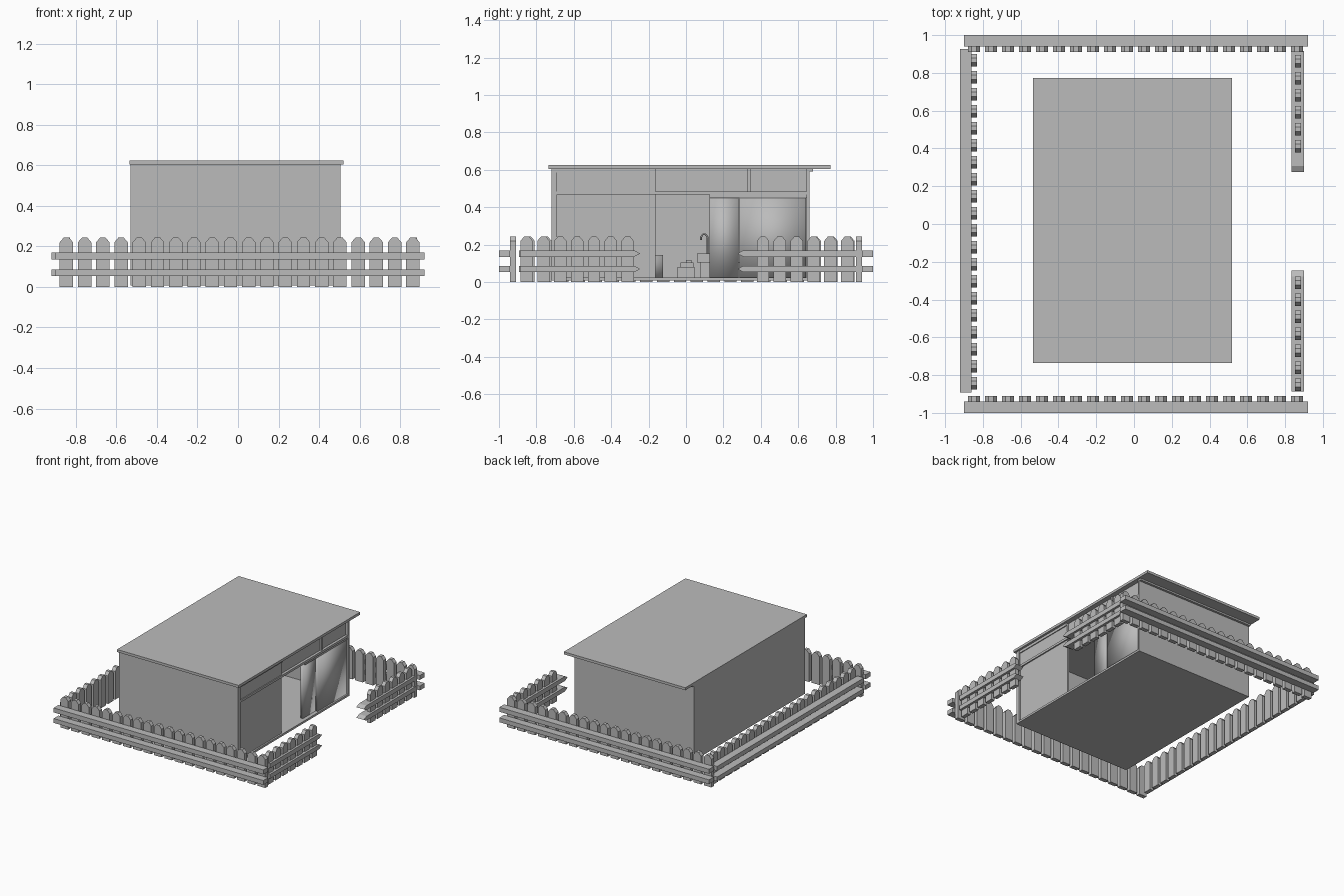
import bpy, bmesh
from math import pi
from mathutils import Matrix, Vector

if "Cube" in bpy.data.objects:
    bpy.data.objects.remove(bpy.data.objects["Cube"], do_unlink=True)

grey = bpy.data.materials.new("plain_grey")
grey.use_nodes = True
grey.diffuse_color = (0.5, 0.5, 0.5, 1)
grey.node_tree.nodes["Principled BSDF"].inputs["Base Color"].default_value = (0.5, 0.5, 0.5, 1)


def finish(name, bm, smooth=False):
    bmesh.ops.recalc_face_normals(bm, faces=bm.faces)
    mesh = bpy.data.meshes.new(name)
    for face in bm.faces:
        face.smooth = smooth
    bm.to_mesh(mesh)
    bm.free()
    mesh.materials.append(grey)
    obj = bpy.data.objects.new(name, mesh)
    bpy.context.collection.objects.link(obj)
    return obj


def add_box(bm, x, y, z):
    lo, hi = Vector((x[0], y[0], z[0])), Vector((x[1], y[1], z[1]))
    matrix = Matrix.Translation((lo + hi) / 2) @ Matrix.Diagonal((hi - lo).to_4d())
    bmesh.ops.create_cube(bm, size=1, matrix=matrix)


def box(name, x, y, z, smooth=False):
    bm = bmesh.new()
    add_box(bm, x, y, z)
    return finish(name, bm, smooth)


def add_prism(bm, outline, axis, start, end):
    """Outline in (horizontal, z), extruded along the x or y axis."""
    def place(h, z, d):
        return (d, h, z) if axis == "x" else (h, d, z)
    face = bm.faces.new([bm.verts.new(place(h, z, start)) for h, z in outline])
    out = bmesh.ops.extrude_face_region(bm, geom=[face])
    verts = [g for g in out["geom"] if isinstance(g, bmesh.types.BMVert)]
    bmesh.ops.translate(bm, verts=verts, vec=place(0, 0, end - start))


def pickets(name, first, count, axis, start, end):
    bm = bmesh.new()
    for i in range(count):
        c = first + i * 0.09
        l, r = c - 0.033, c + 0.033
        outline = [(l, 0), (r, 0), (r, 0.22), (c + 0.012, 0.245), (c - 0.012, 0.245), (l, 0.22)]
        add_prism(bm, outline, axis, start, end)
    finish(name, bm)


def rails(name, blunt, tip, axis, start, end, pointed):
    bm = bmesh.new()
    for low, high in ((0.053, 0.087), (0.135, 0.17)):
        if pointed:
            neck = tip - 0.032 * (1 if tip > blunt else -1)
            outline = [(blunt, low), (neck, low), (tip, (low + high) / 2), (neck, high), (blunt, high)]
        else:
            outline = [(blunt, low), (tip, low), (tip, high), (blunt, high)]
        add_prism(bm, outline, axis, start, end)
    finish(name, bm)


# Fence: closed runs on three sides, gate gap on the left side
for side, s in (("front", -1), ("back", 1)):
    pickets(side + "_fence_pickets", -0.847, 20, "y", s * 0.91, s * 0.942)
    rails(side + "_fence_rails", -0.9, 0.92, "y", s * 0.94, s, False)
pickets("right_fence_pickets", -0.842, 20, "x", -0.862, -0.83)
rails("right_fence_rails", -0.893, 0.927, "x", -0.92, -0.86, False)
pickets("gate_front_pickets", -0.852, 7, "x", 0.852, 0.883)
rails("gate_front_rails", -0.887, -0.245, "x", 0.835, 0.9, True)
pickets("gate_back_pickets", 0.412, 6, "x", 0.852, 0.883)
rails("gate_back_rails", 0.915, 0.275, "x", 0.835, 0.9, True)

# House shell
box("floor", (-0.53, 0.505), (-0.72, 0.66), (0.008, 0.024))
box("roof", (-0.535, 0.52), (-0.735, 0.772), (0.605, 0.625))
box("front_wall", (-0.53, 0.505), (-0.72, -0.69), (0.008, 0.605))
box("back_wall", (-0.53, 0.505), (0.645, 0.66), (0.008, 0.605))
box("right_wall", (-0.53, -0.505), (-0.69, 0.645), (0.008, 0.605))
box("eave_trim", (-0.53, 0.505), (0.66, 0.678), (0.592, 0.605))

# Open left side: solid panel, beam and upper lights
box("side_panel", (0.475, 0.492), (-0.69, -0.163), (0.024, 0.467))
box("beam", (0.465, 0.502), (-0.69, 0.645), (0.467, 0.485))
box("upper_panel", (0.475, 0.495), (-0.69, -0.163), (0.485, 0.585))
box("upper_band", (0.47, 0.502), (-0.69, -0.163), (0.585, 0.605))
box("upper_light", (0.465, 0.482), (-0.163, 0.645), (0.485, 0.605))
box("upper_light_post", (0.465, 0.492), (0.33, 0.345), (0.485, 0.605))

# Sliding doors and their head rail
box("narrow_door", (0.455, 0.475), (0.125, 0.281), (0.024, 0.45), True)
box("wide_door", (0.475, 0.492), (0.285, 0.642), (0.024, 0.45), True)
box("door_head", (0.45, 0.495), (0.125, 0.645), (0.45, 0.467))

# Bathroom fittings
box("tub", (-0.3, 0.1), (-0.3, -0.122), (0.024, 0.145), True)
bm = bmesh.new()
add_box(bm, (-0.35, -0.25), (-0.045, 0.045), (0.024, 0.08))
add_box(bm, (-0.34, -0.26), (-0.03, 0.04), (0.08, 0.105))
add_box(bm, (-0.32, -0.28), (0.0, 0.03), (0.105, 0.118))
finish("stool", bm)
bm = bmesh.new()
add_box(bm, (-0.4, -0.2), (0.06, 0.3), (0.105, 0.152))
add_box(bm, (-0.38, -0.22), (0.075, 0.28), (0.024, 0.105))
finish("wash_stand", bm)

# Curved tap
curve = bpy.data.curves.new("tap", "CURVE")
curve.dimensions = "3D"
curve.bevel_depth = 0.005
curve.bevel_resolution = 2
spline = curve.splines.new("POLY")
path = [(0.115, 0.15), (0.115, 0.24), (0.105, 0.255), (0.09, 0.255), (0.08, 0.24), (0.08, 0.225)]
spline.points.add(len(path) - 1)
for point, (y, z) in zip(spline.points, path):
    point.co = (-0.3, y, z, 1)
curve.materials.append(grey)
bpy.context.collection.objects.link(bpy.data.objects.new("tap", curve))
